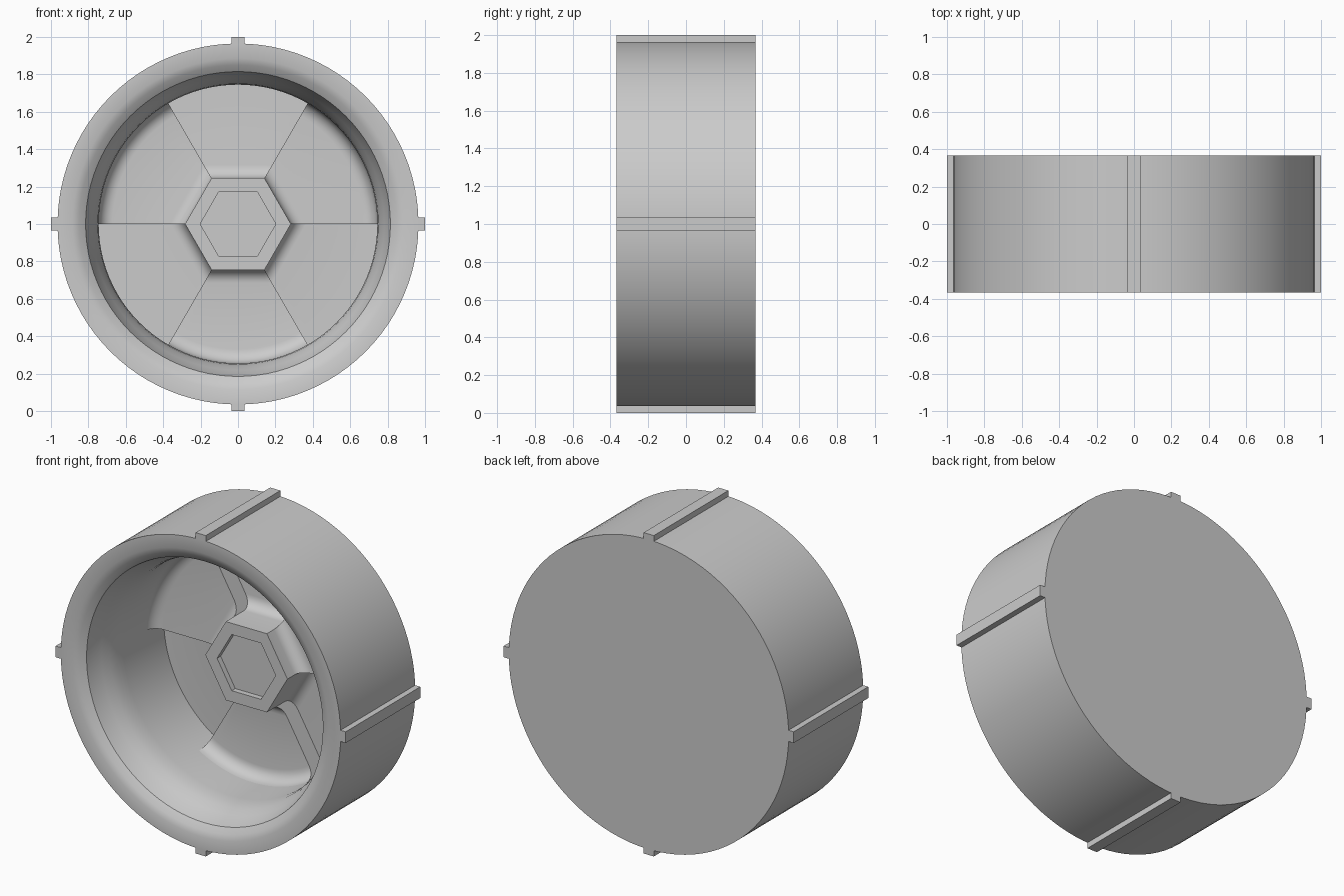
import bpy, bmesh
from math import sin, cos, pi, radians

cube = bpy.data.objects.get("Cube")
if cube:
    bpy.data.objects.remove(cube, do_unlink=True)

grey = bpy.data.materials.new("light_grey")
grey.use_nodes = True
colour = (0.6, 0.6, 0.6, 1)
grey.diffuse_color = colour
grey.node_tree.nodes["Principled BSDF"].inputs["Base Color"].default_value = colour

DEPTH = 0.735        # full width of the wheel along y
WALL = 0.745         # radius of the inner wall
DEEP, RAISED = 0.70, 0.59
STEPS = 16           # angular steps per sixth


def place(r, angle, d):
    """Radius, angle and depth behind the front face to a point."""
    return (r * cos(angle), d - DEPTH / 2, 1 + r * sin(angle))


def finish(name, bm, recalc=False):
    bmesh.ops.remove_doubles(bm, verts=bm.verts, dist=1e-5)
    if recalc:
        bmesh.ops.recalc_face_normals(bm, faces=bm.faces)
    mesh = bpy.data.meshes.new(name)
    bm.to_mesh(mesh)
    bm.free()
    mesh.materials.append(grey)
    ob = bpy.data.objects.new(name, mesh)
    bpy.context.collection.objects.link(ob)
    bpy.ops.object.select_all(action='DESELECT')
    ob.select_set(True)
    bpy.context.view_layer.objects.active = ob
    bpy.ops.object.shade_smooth_by_angle(angle=radians(25))
    return ob


# Rim: turned profile of (radius, depth) from the back centre to the inner floor
profile = [(0, DEPTH), (0.965, DEPTH), (0.965, 0), (0.885, 0), (0.85, 0.015),
           (0.815, 0.04), (0.802, 0.09), (0.782, 0.14), (0.762, 0.19),
           (0.75, 0.24), (WALL, 0.3), (WALL, DEEP + 0.01), (0, DEEP + 0.01)]
bm = bmesh.new()
n = STEPS * 6
rings = [[bm.verts.new(place(r, 2 * pi * j / n, d)) for j in range(n)] for r, d in profile]
for a, b in zip(rings, rings[1:]):
    for j in range(n):
        k = (j + 1) % n
        bm.faces.new((a[j], b[j], b[k], a[k]))
finish("rim", bm, recalc=True)


def sector(name, middle, floor, raised):
    """A sixth of the hub and dish floor; the hub part follows a hexagon."""
    apothem, fillet, bend, arc = 0.245, 0.07, 0.075, 6
    hub = [(0, 0.485), (0.175, 0.485), (0.175, 0.45), (apothem, 0.45)]
    skirt_start = len(hub) - 1
    for i in range(arc + 1):
        t = i / arc * pi / 2
        hub.append((apothem + fillet * (1 - cos(t)), floor - fillet * (1 - sin(t))))
    outer = [(WALL, floor)]
    if raised:
        outer = [(WALL - bend * (1 - sin(i / arc * pi / 2)),
                  floor - bend * (1 - cos(i / arc * pi / 2))) for i in range(arc + 1)]
    bm = bmesh.new()
    phis = [pi / 3 * (j / STEPS - 0.5) for j in range(STEPS + 1)]
    grid = [[bm.verts.new(place(r / cos(p), middle + p, d)) for p in phis] for r, d in hub]
    grid += [[bm.verts.new(place(r, middle + p, d)) for p in phis] for r, d in outer]
    for a, b in zip(grid, grid[1:]):
        for j in range(STEPS):
            bm.faces.new((a[j], b[j], b[j + 1], a[j + 1]))
    # Side walls down to the deep floor
    if raised:
        for j in (0, STEPS):
            top = [row[j] for row in grid[skirt_start:]]
            low = [bm.verts.new((v.co.x, DEEP - DEPTH / 2, v.co.z)) for v in top]
            for i in range(len(top) - 1):
                quad = (top[i], top[i + 1], low[i + 1], low[i])
                bm.faces.new(quad if j else quad[::-1])
    finish(name, bm)


# Hub and dish: raised and deep sectors alternate
for s in range(6):
    up = s % 2 == 0
    sector(("raised_sector_" if up else "deep_sector_") + str(s // 2 + 1),
           pi / 6 + s * pi / 3, RAISED if up else DEEP, up)

# Four ribs along the outside
for name, sx, sz in (("left", 1, 0), ("top", 0, 1), ("right", -1, 0), ("bottom", 0, -1)):
    bm = bmesh.new()
    bmesh.ops.create_cube(bm, size=1)
    for v in bm.verts:
        x, y, z = v.co
        v.co = (0.98 * sx + x * (0.04 if sx else 0.07), y * DEPTH,
                1 + 0.98 * sz + z * (0.04 if sz else 0.07))
    finish(name + "_rib", bm)
